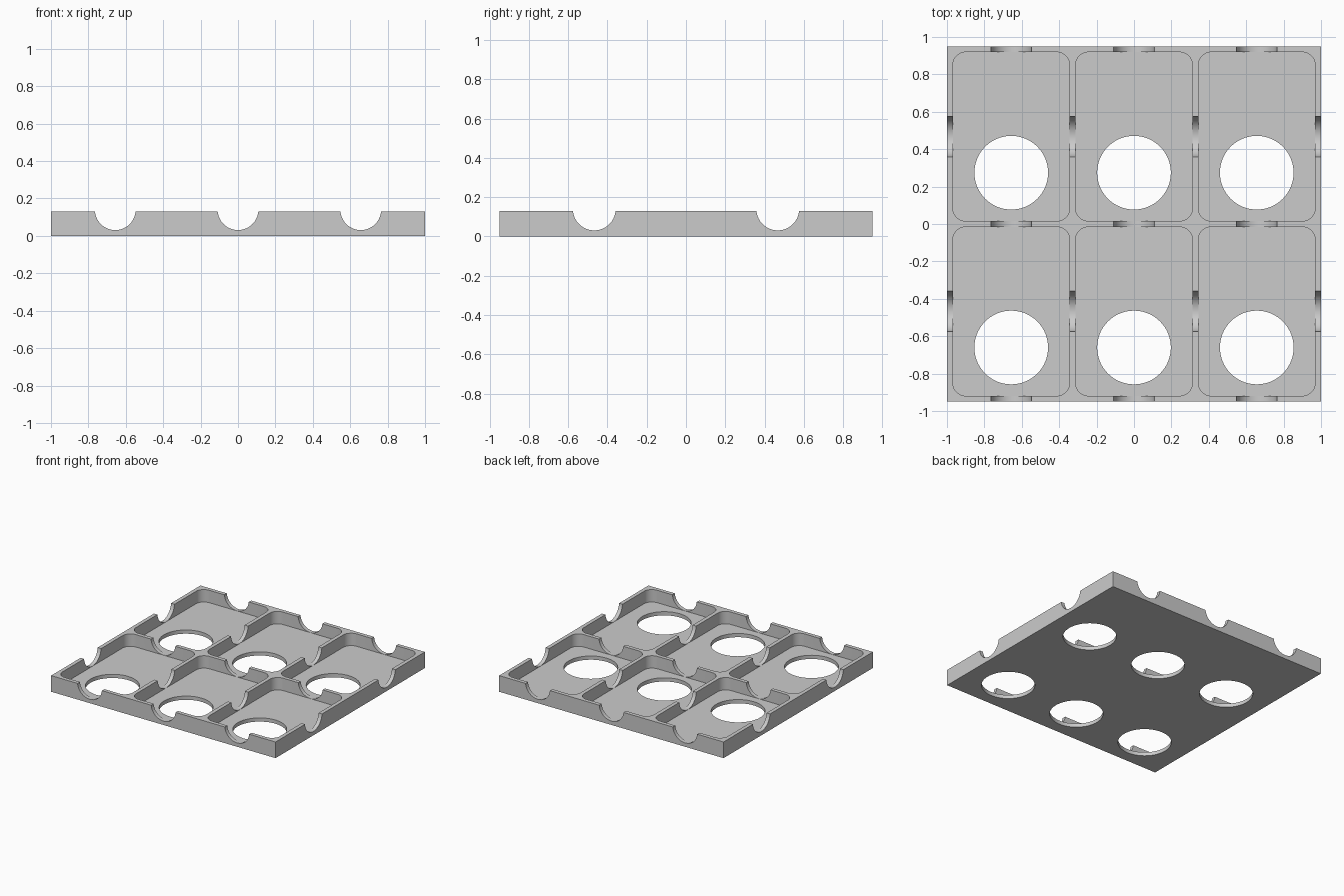
import bpy
import math

if "Cube" in bpy.data.objects:
    bpy.data.objects.remove(bpy.data.objects["Cube"], do_unlink=True)

LENGTH, DEPTH, HEIGHT = 2.0, 1.9, 0.13
WALL, FLOOR = 0.031, 0.03
POCKET_W = (LENGTH - 4 * WALL) / 3
POCKET_D = (DEPTH - 3 * WALL) / 2
COLUMNS = [i * (POCKET_W + WALL) for i in (-1, 0, 1)]
ROWS = [s * (POCKET_D + WALL) / 2 for s in (-1, 1)]
NOTCH_R = 0.109

grey = bpy.data.materials.new("plain grey")
grey.use_nodes = True
grey.diffuse_color = (0.6, 0.6, 0.6, 1)
grey.node_tree.nodes["Principled BSDF"].inputs["Base Color"].default_value = (0.6, 0.6, 0.6, 1)


def circle(cx, cy, r, n=64):
    return [(cx + r * math.cos(2 * math.pi * i / n),
             cy + r * math.sin(2 * math.pi * i / n)) for i in range(n)]


def rounded_rect(cx, cy, w, d, r, steps=10):
    points = []
    for k, (sx, sy) in enumerate([(1, 1), (-1, 1), (-1, -1), (1, -1)]):
        for i in range(steps + 1):
            a = math.pi / 2 * (k + i / steps)
            points.append((cx + sx * (w / 2 - r) + r * math.cos(a),
                           cy + sy * (d / 2 - r) + r * math.sin(a)))
    return points


def prisms(name, outlines, low, high, place=lambda u, v, t: (u, v, t)):
    """Extrude closed outlines from low to high along the axis chosen by place."""
    verts, faces = [], []
    for outline in outlines:
        n, start = len(outline), len(verts)
        verts += [place(u, v, t) for t in (low, high) for u, v in outline]
        faces.append([start + i for i in reversed(range(n))])
        faces.append([start + n + i for i in range(n)])
        for i in range(n):
            j = (i + 1) % n
            faces.append([start + i, start + j, start + n + j, start + n + i])
    mesh = bpy.data.meshes.new(name)
    mesh.from_pydata(verts, [], faces)
    mesh.materials.append(grey)
    obj = bpy.data.objects.new(name, mesh)
    bpy.context.collection.objects.link(obj)
    return obj


# Solid tray block
x, y = LENGTH / 2, DEPTH / 2
tray = prisms("tray", [[(-x, -y), (x, -y), (x, y), (-x, y)]], 0, HEIGHT)

# Pockets, floor holes, and finger notches through the walls both ways
notch_z = FLOOR + 0.001 + NOTCH_R
cutters = [
    prisms("pocket_cutter", [rounded_rect(cx, cy, POCKET_W, POCKET_D, 0.07)
                             for cx in COLUMNS for cy in ROWS], FLOOR, 0.3),
    prisms("hole_cutter", [circle(cx, cy - 0.193, 0.197)
                           for cx in COLUMNS for cy in ROWS], -0.1, 0.1),
    prisms("lengthwise_notch_cutter", [circle(cy, notch_z, NOTCH_R) for cy in ROWS],
           -1.2, 1.2, lambda u, v, t: (t, u, v)),
    prisms("crosswise_notch_cutter", [circle(cx, notch_z, NOTCH_R) for cx in COLUMNS],
           -1.2, 1.2, lambda u, v, t: (u, -t, v)),
]

bpy.ops.object.select_all(action='DESELECT')
tray.select_set(True)
bpy.context.view_layer.objects.active = tray
for cutter in cutters:
    cut = tray.modifiers.new(cutter.name, 'BOOLEAN')
    cut.operation = 'DIFFERENCE'
    cut.solver = 'EXACT'
    cut.object = cutter
    bpy.ops.object.modifier_apply(modifier=cut.name)
    bpy.data.objects.remove(cutter, do_unlink=True)

# Smooth curved walls, crisp edges
bpy.ops.object.shade_smooth_by_angle(angle=math.radians(30))
